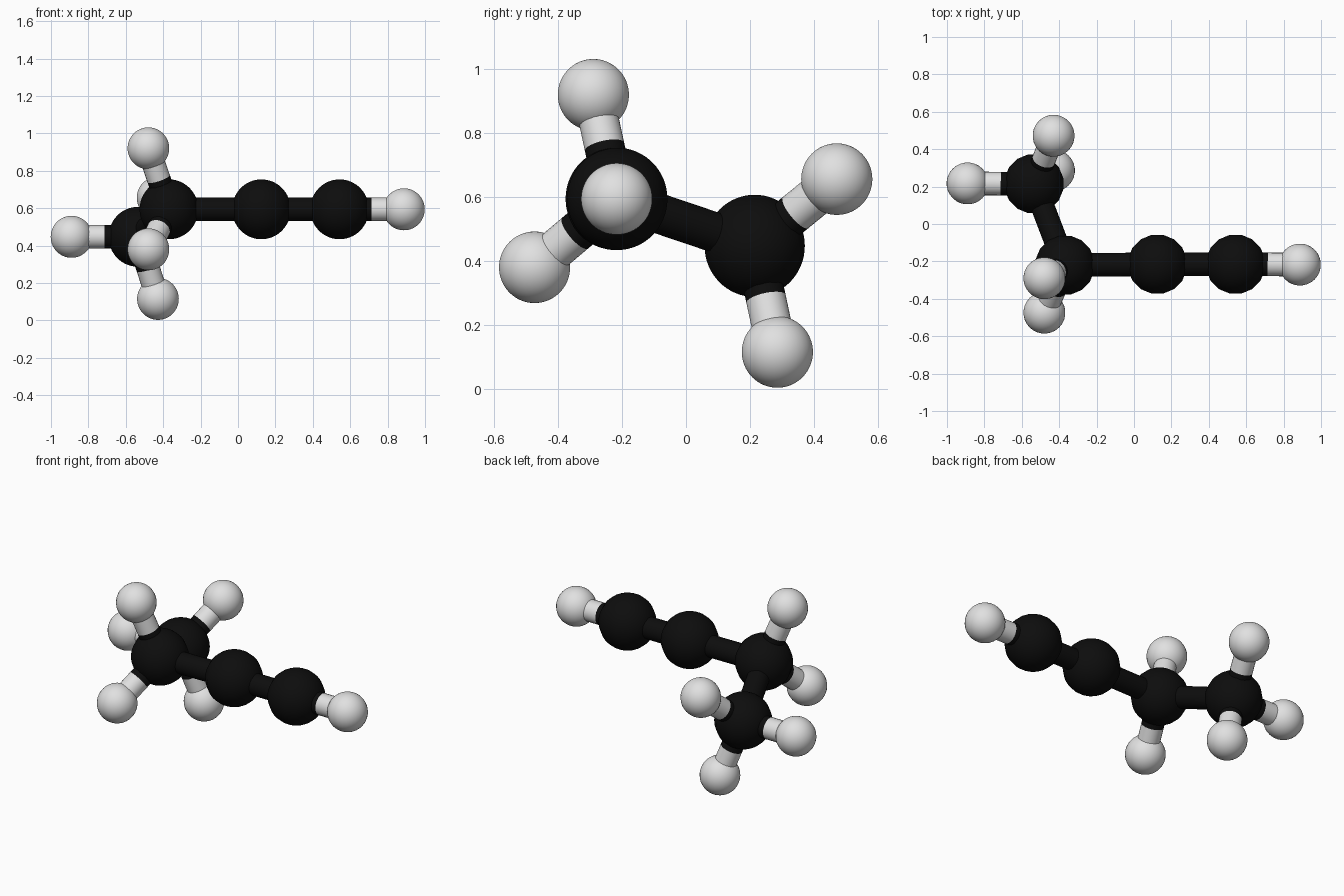
import bpy, math
from mathutils import Vector

if "Cube" in bpy.data.objects:
    bpy.data.objects.remove(bpy.data.objects["Cube"])


def material(name, value):
    m = bpy.data.materials.new(name)
    m.diffuse_color = (value, value, value, 1)
    m.use_nodes = True
    m.node_tree.nodes["Principled BSDF"].inputs["Base Color"].default_value = m.diffuse_color
    return m


BLACK = material("carbon black", 0.004)
WHITE = material("hydrogen light grey", 0.75)
BOND_R = 0.063


def finish(name, mat):
    ob = bpy.context.object
    ob.name = name
    ob.data.materials.append(mat)
    bpy.ops.object.shade_smooth_by_angle(angle=math.radians(40))
    return ob


def atom(name, pos, radius, segments, mat):
    # turned half a step so flats face the axes
    bpy.ops.mesh.primitive_uv_sphere_add(segments=segments, ring_count=32, radius=radius,
                                         location=pos, rotation=(0, 0, math.pi / segments))
    finish(name, mat)


def rod(name, a, b, mat):
    d = b - a
    bpy.ops.mesh.primitive_cylinder_add(vertices=24, radius=BOND_R, depth=d.length,
                                        location=(a + b) / 2,
                                        rotation=d.to_track_quat('Z', 'Y').to_euler())
    finish(name, mat)


# Atom centres
carbons = {
    "methyl": Vector((-0.535, 0.215, 0.447)),
    "methylene": Vector((-0.369, -0.22, 0.594)),
    "inner": Vector((0.125, -0.215, 0.594)),
    "end": Vector((0.543, -0.215, 0.594)),
}
hydrogens = [
    ("methyl", (-0.89, 0.217, 0.447)),
    ("methyl", (-0.428, 0.286, 0.115)),
    ("methyl", (-0.43, 0.472, 0.656)),
    ("methylene", (-0.479, -0.29, 0.92)),
    ("methylene", (-0.479, -0.474, 0.38)),
    ("end", (0.887, -0.217, 0.594)),
]

# Carbon atoms and the black bonds of the chain
for key, pos in carbons.items():
    atom(key + "_carbon", pos, 0.16, 16, BLACK)
chain = list(carbons.items())
for (ka, a), (kb, b) in zip(chain, chain[1:]):
    rod(f"bond_{ka}_{kb}", a, b, BLACK)

# Hydrogen atoms with two-tone bonds split at the midpoint
for i, (key, pos) in enumerate(hydrogens, 1):
    h, c = Vector(pos), carbons[key]
    mid = (h + c) / 2
    atom(f"hydrogen_{i}", h, 0.112, 28, WHITE)
    rod(f"bond_dark_half_{i}", c, mid, BLACK)
    rod(f"bond_light_half_{i}", mid, h, WHITE)
